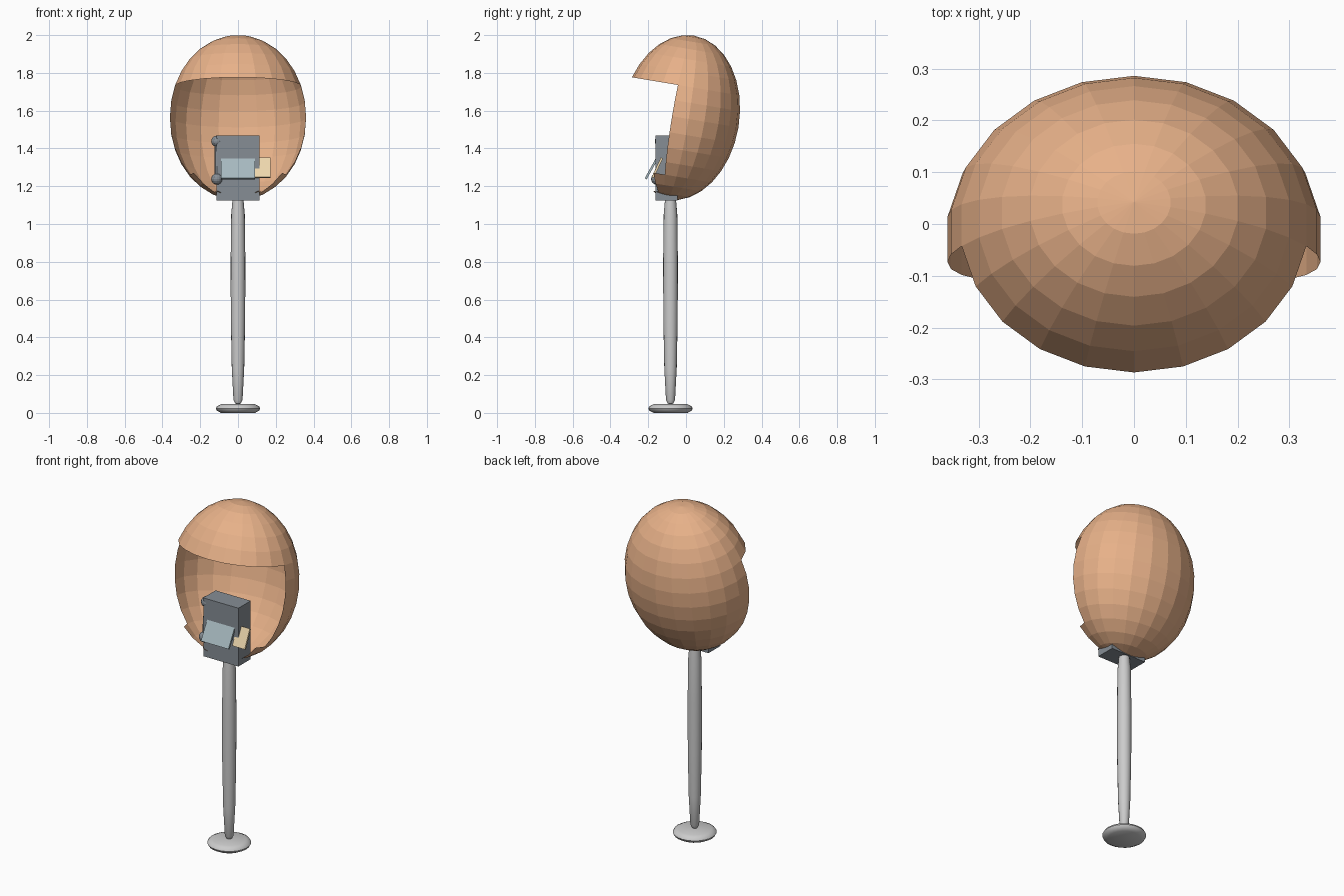
import bpy, bmesh
from math import sin, cos, pi, radians
from mathutils import Matrix, Vector

if "Cube" in bpy.data.objects:
    bpy.data.objects.remove(bpy.data.objects["Cube"])


def colour(ob, name, rgb):
    m = bpy.data.materials.get(name) or bpy.data.materials.new(name)
    m.diffuse_color = (*rgb, 1)
    m.use_nodes = True
    m.node_tree.nodes["Principled BSDF"].inputs["Base Color"].default_value = m.diffuse_color
    ob.data.materials.append(m)


def finish(name, bm):
    me = bpy.data.meshes.new(name)
    bm.to_mesh(me)
    bm.free()
    ob = bpy.data.objects.new(name, me)
    bpy.context.collection.objects.link(ob)
    return ob


def box(name, centre, size, tilt=0):
    bm = bmesh.new()
    bmesh.ops.create_cube(bm, size=1)
    bm.transform(Matrix.Translation(centre) @ Matrix.Rotation(tilt, 4, 'X')
                 @ Matrix.Diagonal((*size, 1)))
    return finish(name, bm)


def lathe(name, profile, centre, steps):
    bm = bmesh.new()
    vs = [bm.verts.new((r, 0, z)) for r, z in profile]
    es = [bm.edges.new(p) for p in zip(vs, vs[1:])]
    bmesh.ops.spin(bm, geom=vs + es, cent=(0, 0, 0), axis=(0, 0, 1),
                   angle=2 * pi, steps=steps)
    bmesh.ops.remove_doubles(bm, verts=bm.verts, dist=1e-4)
    bmesh.ops.recalc_face_normals(bm, faces=bm.faces)
    bm.transform(Matrix.Translation(centre))
    ob = finish(name, bm)
    bpy.ops.object.select_all(action='DESELECT')
    ob.select_set(True)
    bpy.context.view_layer.objects.active = ob
    bpy.ops.object.shade_smooth_by_angle(angle=radians(35))
    return ob


# Egg-shaped hood: tilted ellipsoid with the front faces left out
SEG, RINGS = 22, 16
A, B, C = 0.3637, 0.312, 0.44
place = Matrix.Translation((0, -0.03, 1.563)) @ Matrix.Rotation(radians(-9.5), 4, 'X')
opening = {**{i: 5 for i in range(6, 12)}, 12: 4, 13: 4, 14: 3}
bm = bmesh.new()
rows = []
for i in range(RINGS + 1):
    t = pi * i / RINGS
    if i in (0, RINGS):
        rows.append([bm.verts.new((0, 0, C * cos(t)))] * SEG)
    else:
        rows.append([bm.verts.new((A * sin(t) * sin(2 * pi * j / SEG),
                                   B * sin(t) * cos(2 * pi * j / SEG),
                                   C * cos(t))) for j in range(SEG)])
for i in range(RINGS):
    for j in range(SEG):
        if abs(j + 0.5 - SEG / 2) < opening.get(i, 0):
            continue
        k = (j + 1) % SEG
        quad = [rows[i][j], rows[i][k], rows[i + 1][k], rows[i + 1][j]]
        bm.faces.new(list(dict.fromkeys(quad)))
bmesh.ops.recalc_face_normals(bm, faces=bm.faces)
bm.transform(place)
colour(finish("egg_hood", bm), "orange", (0.80, 0.44, 0.25))

# Telephone body with tilted panels
colour(box("phone_body", (0, -0.103, 1.297), (0.23, 0.115, 0.345)), "dark grey", (0.24, 0.27, 0.30))
colour(box("keypad_panel", (0, -0.178, 1.303), (0.18, 0.012, 0.145), radians(-29)),
       "blue grey", (0.38, 0.48, 0.52))
colour(box("card_panel", (0.13, -0.152, 1.298), (0.082, 0.012, 0.115), radians(-25)),
       "tan", (0.85, 0.68, 0.42))

# Handset: two round ends joined by a grip
ends = [Vector((-0.112, -0.135, 1.438)), Vector((-0.112, -0.155, 1.238))]
bm = bmesh.new()
for p in ends:
    bmesh.ops.create_uvsphere(bm, u_segments=12, v_segments=8, radius=0.03,
                              matrix=Matrix.Translation(p))
axis = ends[0] - ends[1]
bmesh.ops.create_cone(bm, cap_ends=True, segments=10, radius1=0.013, radius2=0.013,
                      depth=axis.length,
                      matrix=Matrix.Translation((ends[0] + ends[1]) / 2)
                      @ axis.to_track_quat('Z', 'Y').to_matrix().to_4x4())
colour(finish("handset", bm), "dark grey", (0.24, 0.27, 0.30))

# Post and foot
lathe("post", [(0, 0.045), (0.015, 0.05), (0.024, 0.068), (0.033, 0.24), (0.038, 0.5),
               (0.039, 0.8), (0.036, 1.05), (0.029, 1.13), (0, 1.14)], (0, -0.082, 0), 16)
lathe("foot", [(0, 0), (0.09, 0), (0.112, 0.012), (0.118, 0.024), (0.112, 0.035),
               (0.09, 0.046), (0, 0.046)], (0, -0.082, 0), 24)
